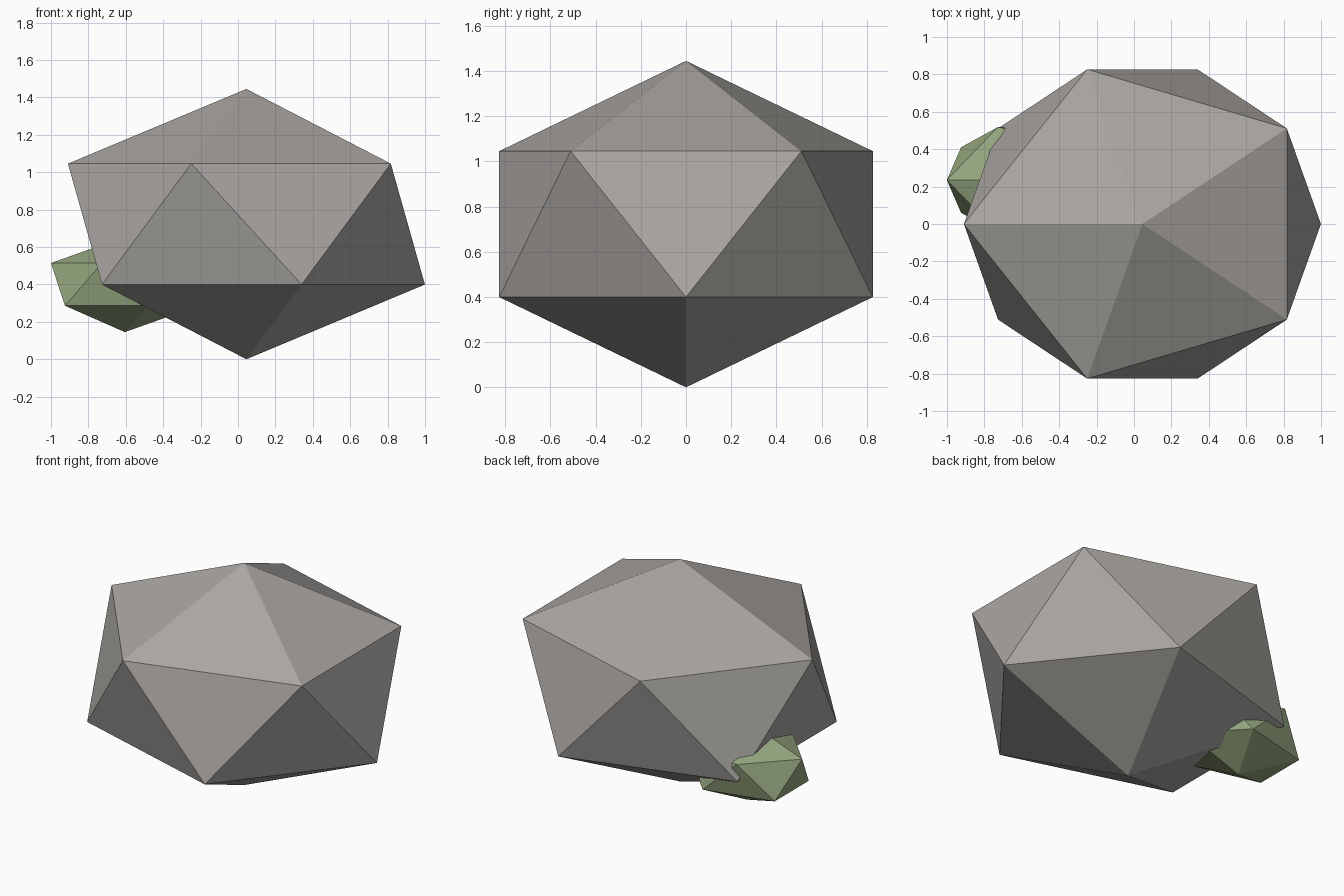
import bpy, math
from mathutils import Matrix

if "Cube" in bpy.data.objects:
    bpy.data.objects.remove(bpy.data.objects["Cube"])


def stone(name, centre, radii, colour):
    """Flat-shaded icosahedron, turned half round, stretched to three radii."""
    bpy.ops.mesh.primitive_ico_sphere_add(subdivisions=1, radius=1)
    ob = bpy.context.object
    ob.name = name
    ob.data.transform(Matrix.Translation(centre)
                      @ Matrix.Diagonal((*radii, 1))
                      @ Matrix.Rotation(math.pi, 4, 'Z'))
    mat = bpy.data.materials.new(name + "_colour")
    mat.diffuse_color = (*colour, 1)
    mat.use_nodes = True
    mat.node_tree.nodes["Principled BSDF"].inputs["Base Color"].default_value = mat.diffuse_color
    ob.data.materials.append(mat)
    return ob


# Large boulder standing on its lowest point
stone("boulder", (0.045, 0, 0.7225), (1.067, 0.972, 0.7225), (0.40, 0.38, 0.36))

# Moss clump bulging from the back left, low down
stone("moss_clump", (-0.605, 0.235, 0.40), (0.442, 0.333, 0.255), (0.30, 0.38, 0.21))
